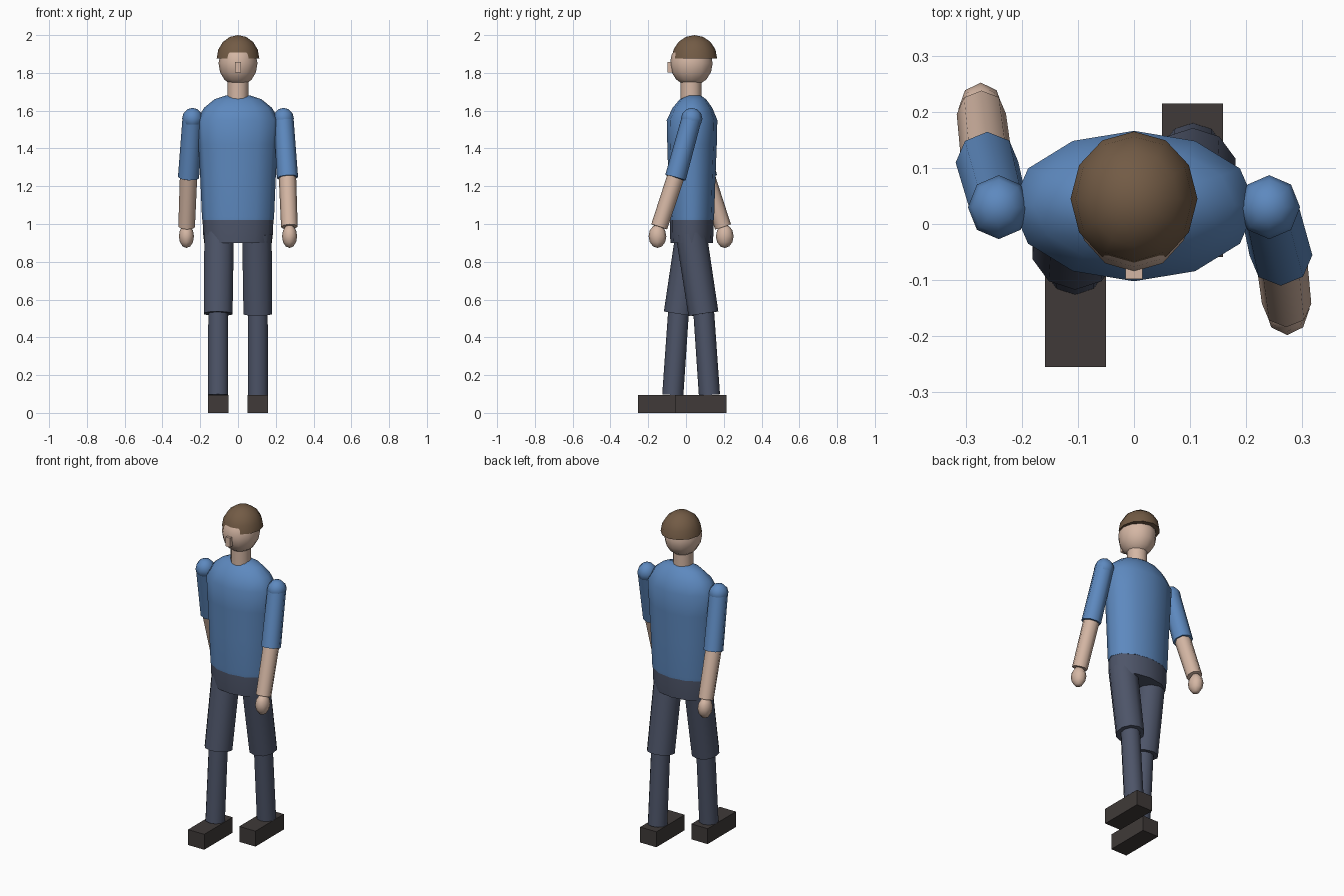
import bpy, bmesh, math
from mathutils import Vector, Matrix

if "Cube" in bpy.data.objects:
    bpy.data.objects.remove(bpy.data.objects["Cube"], do_unlink=True)


def material(name, rgb):
    m = bpy.data.materials.new(name)
    m.use_nodes = True
    m.diffuse_color = (*rgb, 1)
    m.node_tree.nodes["Principled BSDF"].inputs["Base Color"].default_value = (*rgb, 1)
    return m


skin = material("skin", (0.66, 0.47, 0.37))
shirt = material("shirt_blue", (0.11, 0.25, 0.52))
trousers = material("trousers_slate", (0.075, 0.09, 0.14))
hair_brown = material("hair_brown", (0.17, 0.105, 0.06))
shoe_dark = material("shoe_dark", (0.05, 0.042, 0.04))
parts = []


def finish(name, bm, mat):
    bmesh.ops.recalc_face_normals(bm, faces=bm.faces)
    mesh = bpy.data.meshes.new(name)
    bm.to_mesh(mesh)
    bm.free()
    mesh.materials.append(mat)
    obj = bpy.data.objects.new(name, mesh)
    bpy.context.collection.objects.link(obj)
    parts.append(obj)


def loft(name, rings, mat, sides=12):
    """Stack of elliptical rings: (z, centre y, radius x, radius y)."""
    bm = bmesh.new()
    loops = []
    for z, cy, rx, ry in rings:
        angles = [2 * math.pi * i / sides for i in range(sides)]
        loops.append([bm.verts.new((rx * math.cos(a), cy + ry * math.sin(a), z)) for a in angles])
    for low, high in zip(loops, loops[1:]):
        for i in range(sides):
            j = (i + 1) % sides
            bm.faces.new((low[i], low[j], high[j], high[i]))
    bm.faces.new(loops[0])
    bm.faces.new(loops[-1])
    finish(name, bm, mat)


def tube(name, start, end, r1, r2, mat, sides=8):
    """Capped limb segment running from start to end."""
    a, b = Vector(start), Vector(end)
    axis = b - a
    rot = Vector((0, 0, -1)).rotation_difference(axis).to_matrix().to_4x4()
    bm = bmesh.new()
    bmesh.ops.create_cone(bm, cap_ends=True, segments=sides, radius1=r2, radius2=r1,
                          depth=axis.length, matrix=Matrix.Translation((a + b) / 2) @ rot)
    finish(name, bm, mat)


def ball(name, centre, radii, mat, sides=12, rings=8, cut=False):
    """Ellipsoid, optionally keeping only its upper half."""
    bm = bmesh.new()
    bmesh.ops.create_uvsphere(bm, u_segments=sides, v_segments=rings, radius=1)
    if cut:
        low = [v for v in bm.verts if v.co.z < -0.01]
        bmesh.ops.delete(bm, geom=low, context='VERTS')
        bmesh.ops.holes_fill(bm, edges=[e for e in bm.edges if e.is_boundary])
    bmesh.ops.transform(bm, verts=bm.verts, matrix=Matrix.Translation(centre) @ Matrix.Diagonal((*radii, 1)))
    finish(name, bm, mat)


def box(name, centre, size, mat):
    bm = bmesh.new()
    bmesh.ops.create_cube(bm, size=1, matrix=Matrix.Translation(centre) @ Matrix.Diagonal((*size, 1)))
    finish(name, bm, mat)


# Torso and pelvis
loft("torso", [(1.02, 0.03, 0.189, 0.117), (1.04, 0.03, 0.191, 0.119), (1.25, 0.031, 0.2, 0.125),
               (1.42, 0.032, 0.21, 0.131), (1.55, 0.032, 0.218, 0.134), (1.615, 0.034, 0.18, 0.105),
               (1.66, 0.037, 0.125, 0.07), (1.68, 0.039, 0.065, 0.04)], shirt)
loft("pelvis", [(0.9, 0.03, 0.179, 0.112), (0.96, 0.03, 0.186, 0.116), (1.025, 0.03, 0.187, 0.116)], trousers)

# Head
tube("neck", (0, 0.027, 1.77), (0, 0.027, 1.63), 0.056, 0.056, skin, 12)
ball("head", (0, 0.028, 1.85), (0.103, 0.113, 0.12), skin)
ball("hair", (0, 0.045, 1.876), (0.113, 0.12, 0.124), hair_brown, cut=True)
box("nose", (0, -0.08, 1.829), (0.03, 0.036, 0.056), skin)

# Limbs in mid stride: each arm swings opposite to the leg on its side
for side, s in (("left", 1), ("right", -1)):
    mid = 0.027
    shoulder = (s * 0.241, mid + 0.003, 1.558)
    elbow = (s * 0.262, mid - s * 0.083, 1.245)
    wrist = (s * 0.272, mid - s * 0.169, 0.985)
    ball(side + "_shoulder", shoulder, (0.055, 0.057, 0.057), shirt, 8, 6)
    tube(side + "_upper_arm", shoulder, elbow, 0.053, 0.056, shirt)
    tube(side + "_forearm", elbow, wrist, 0.046, 0.044, skin)
    ball(side + "_hand", (s * 0.273, mid - s * 0.178, 0.935), (0.04, 0.047, 0.062), skin, 8, 6)

    hip = (s * 0.1, mid, 0.95)
    knee = (s * 0.105, mid + s * 0.065, 0.525)
    ankle = (s * 0.105, mid + s * 0.097, 0.095)
    tube(side + "_thigh", hip, knee, 0.082, 0.08, trousers, 10)
    tube(side + "_shin", (knee[0], knee[1], 0.56), ankle, 0.055, 0.056, trousers, 10)
    box(side + "_shoe", (s * 0.104, -0.02 + s * 0.098, 0.047), (0.109, 0.273, 0.094), shoe_dark)

# Smooth the rounded parts, keep the cap edges sharp
bpy.ops.object.select_all(action='DESELECT')
for obj in parts:
    obj.select_set(True)
bpy.context.view_layer.objects.active = parts[0]
bpy.ops.object.shade_smooth_by_angle(angle=math.radians(55))
